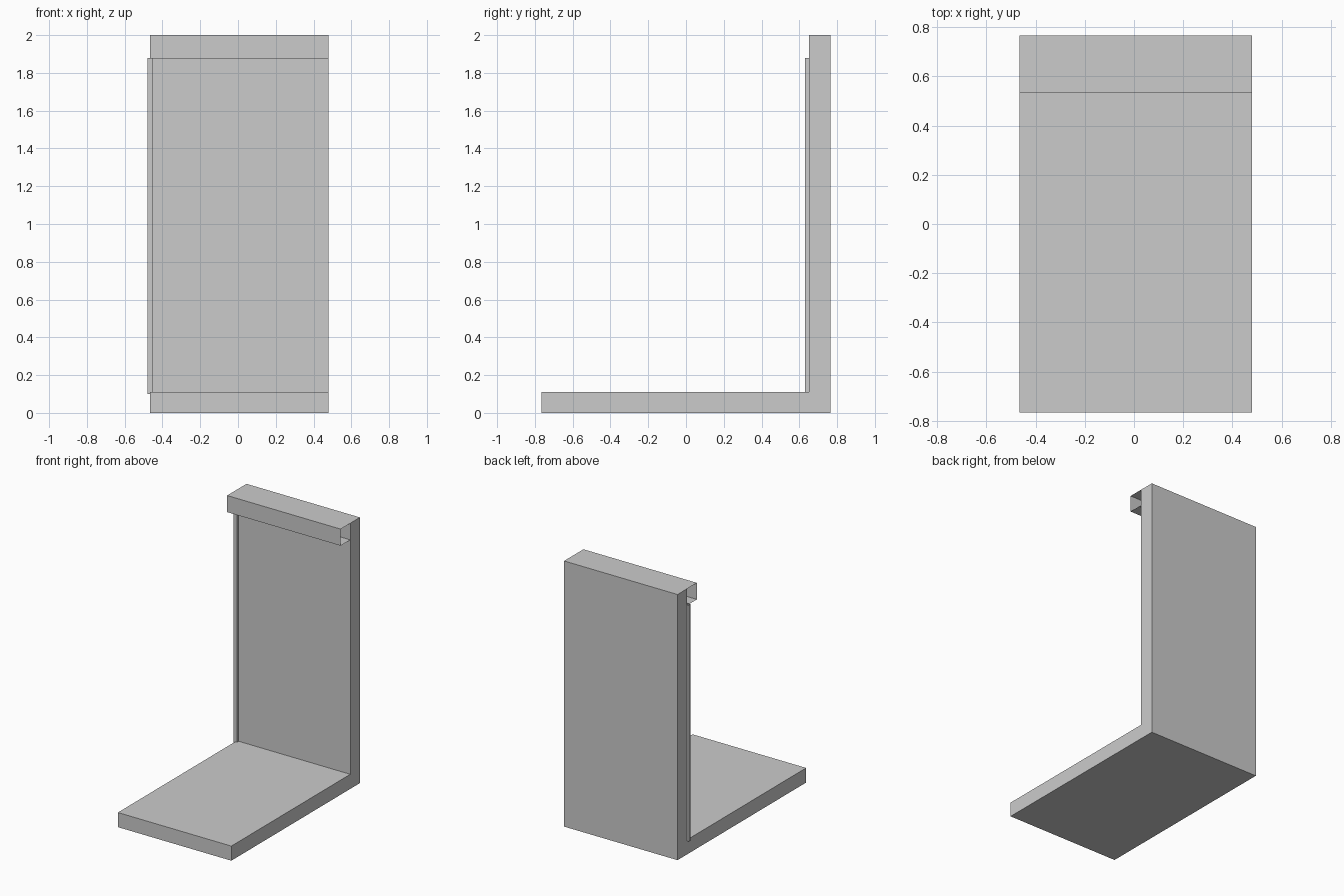
import bpy
import bmesh

if "Cube" in bpy.data.objects:
    bpy.data.objects.remove(bpy.data.objects["Cube"])


def extrude_profile(name, profile, start, end, place, closed=True, caps=True):
    """Sweep a counter-clockwise 2D profile straight from start to end."""
    bm = bmesh.new()
    a = [bm.verts.new(place(u, v, start)) for u, v in profile]
    b = [bm.verts.new(place(u, v, end)) for u, v in profile]
    n = len(profile)
    for i in range(n if closed else n - 1):
        j = (i + 1) % n
        bm.faces.new((a[i], a[j], b[j], b[i]))
    if caps:
        bm.faces.new(a[::-1])
        bm.faces.new(b)
    mesh = bpy.data.meshes.new(name)
    bm.to_mesh(mesh)
    bm.free()
    obj = bpy.data.objects.new(name, mesh)
    bpy.context.collection.objects.link(obj)
    return obj


def along_x(u, v, w):
    return (w, u, v)


def along_z(u, v, w):
    return (u, v, w)


LEFT, RIGHT = -0.465, 0.48
BACK, WALL = 0.765, 0.65

# Floor slab and back wall as one L-shaped solid
extrude_profile("floor_and_back_wall",
                [(-BACK, 0), (BACK, 0), (BACK, 2), (WALL, 2),
                 (WALL, 0.11), (-BACK, 0.11)],
                LEFT, RIGHT, along_x)

# Hollow thin-sheet housing at the top of the wall, open at both ends
extrude_profile("top_housing",
                [(WALL, 2), (0.535, 2), (0.535, 1.875), (WALL, 1.875)],
                LEFT, RIGHT, along_x, closed=False, caps=False)

# Slim hollow guide rail down the left edge of the wall, open at both ends
extrude_profile("left_guide_rail",
                [(-0.48, 0.63), (-0.45, 0.63), (-0.45, WALL), (-0.48, WALL)],
                0.10, 1.88, along_z, caps=False)
